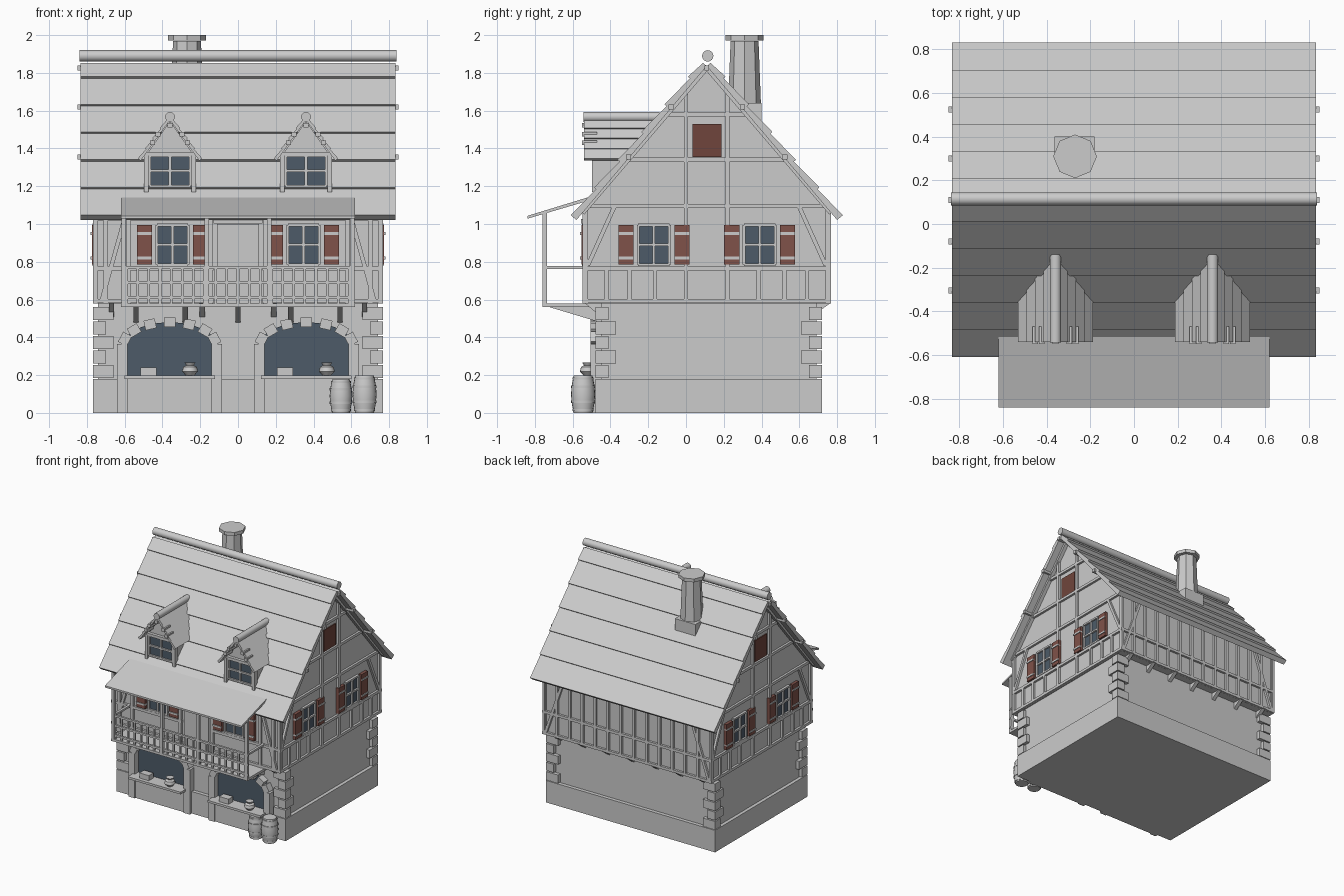
import bpy, bmesh
from math import pi, sin, cos, hypot, radians
from mathutils import Matrix, Vector

cube = bpy.data.objects.get("Cube")
if cube:
    bpy.data.objects.remove(cube)


def material(name, *rgb):
    m = bpy.data.materials.new(name)
    m.use_nodes = True
    m.diffuse_color = (*rgb, 1)
    m.node_tree.nodes["Principled BSDF"].inputs["Base Color"].default_value = (*rgb, 1)
    return m


PLASTER = material("pale_grey", .6, .6, .6)
GLASS = material("slate_blue_glass", .075, .105, .14)
SHUTTER = material("shutter_brown", .215, .085, .068)
HATCH = material("hatch_brown", .16, .06, .045)
PALETTE = [PLASTER, GLASS, SHUTTER, HATCH]
GREY, BLUE, BROWN, DARK = range(4)


def facing(degrees, x=0, y=0):
    """Wall frame: u runs right, v runs up, third axis points out of the wall."""
    return (Matrix.Translation((x, y, 0)) @ Matrix.Rotation(radians(degrees), 4, 'Z')
            @ Matrix.Rotation(pi / 2, 4, 'X'))


FRONT, SIDE = facing(0), facing(90)
FRONT_WALL, SIDE_WALL, BACK_WALL = facing(0, 0, -.53), facing(90, .75), facing(180, 0, .75)


class Part:
    def __init__(self, name, frame=FRONT, mirror=False):
        self.name, self.frame, self.mirror, self.bm = name, frame, mirror, bmesh.new()

    def prism(self, pts, o0, o1, mat=GREY):
        ends = [[self.bm.verts.new(self.frame @ Vector((u, v, o))) for u, v in pts] for o in (o0, o1)]
        a, b = ends
        faces = [self.bm.faces.new(a), self.bm.faces.new(b)]
        for i in range(len(a)):
            j = (i + 1) % len(a)
            faces.append(self.bm.faces.new((a[i], a[j], b[j], b[i])))
        for f in faces:
            f.material_index = mat

    def box(self, u0, u1, v0, v1, o0, o1, mat=GREY):
        self.prism([(u0, v0), (u1, v0), (u1, v1), (u0, v1)], o0, o1, mat)

    def beam(self, p, q, o1=.018, w=.022, o0=-.01):
        p, q = Vector(p), Vector(q)
        n = (q - p).normalized().orthogonal() * w / 2
        self.prism([p + n, q + n, q - n, p - n], o0, o1)

    def lathe(self, x, y, profile, sides=16):
        rings = [[self.bm.verts.new((x + r * cos(2 * pi * i / sides), y + r * sin(2 * pi * i / sides), z))
                  for i in range(sides)] for r, z in profile]
        for a, b in zip(rings, rings[1:]):
            for i in range(sides):
                j = (i + 1) % sides
                self.bm.faces.new((a[i], a[j], b[j], b[i]))
        self.bm.faces.new(rings[0])
        self.bm.faces.new(rings[-1])

    def ridge(self, u, v, r, o0, o1, sides=16):
        self.prism([(u + r * cos(2 * pi * i / sides), v + r * sin(2 * pi * i / sides))
                    for i in range(sides)], o0, o1)

    def slopes(self, u, v, run, drop, rows, o0, o1, thin, thick):
        # stepped shingle rows down both sides of a ridge
        length = hypot(run, drop)
        for s in (-1, 1):
            along, out = Vector((s * run, -drop)), Vector((s * drop, run)) / length
            for t0, t1 in zip(rows, rows[1:]):
                a, b = Vector((u, v)) + along * t0, Vector((u, v)) + along * t1
                self.prism([a, a + out * thin, b + out * thick, b], o0, o1)

    def window(self, u, v0, v1, w, shutters=True):
        self.box(u - w, u + w, v0, v1, -.01, .006, BLUE)
        for s in (-1, 0, 1):
            self.beam((u + s * w, v0), (u + s * w, v1), .02, .014)
        for v in (v0, (v0 + v1) / 2, v1):
            self.beam((u - w, v), (u + w, v), .02, .014)
        for s in (-1, 1) if shutters else ():
            c = u + s * .148
            self.box(c - .04, c + .04, v0, v1, -.01, .024, BROWN)
            for v in (v0 + .035, v1 - .045):
                self.beam((c - .04, v), (c + .04, v), .03, .014)

    def done(self):
        bmesh.ops.recalc_face_normals(self.bm, faces=self.bm.faces)
        for f in self.bm.faces:
            f.smooth = True
        for e in self.bm.edges:
            e.smooth = e.calc_face_angle(pi) < .6
        mesh = bpy.data.meshes.new(self.name)
        self.bm.to_mesh(mesh)
        self.bm.free()
        for m in PALETTE:
            mesh.materials.append(m)
        ob = bpy.data.objects.new(self.name, mesh)
        bpy.context.collection.objects.link(ob)
        if self.mirror:
            mod = ob.modifiers.new("mirror", 'MIRROR')
            mod.use_mirror_merge = False


# Stone ground floor
p = Part("ground_floor")
p.box(-.768, .768, 0, .18, -.72, .48)
p.box(-.74, .74, .18, .59, -.69, .45)
p.done()

p = Part("corner_stones", mirror=True)
for i in range(5):
    z, wide = .185 + i * .077, i % 2
    a, b = (.07, .11) if wide else (.11, .07)
    p.box(.768 - a, .768, z, z + .068, .48 - b, .48)
    p.box(.768 - a, .768, z, z + .068, -.72, b - .72)
p.done()

# Shop arches with counters
p = Part("shop_arches", facing(0, 0, -.45), mirror=True)
ARCH = .362
arc = [(ARCH + .245 * cos(pi * i / 12), .36 + .12 * sin(pi * i / 12)) for i in range(13)]
p.prism([(ARCH + .245, .18)] + arc + [(ARCH - .245, .18)], -.01, .008, BLUE)
for s in (-1, 1):
    u = ARCH + s * .25
    p.box(u - .028, u + .028, 0, .365, -.01, .055)
for i in range(7):
    a = radians(15 + i * 25)
    c = Vector((ARCH + .245 * cos(a), .36 + .12 * sin(a)))
    d = Vector((-2 * sin(a), cos(a))).normalized() * .03
    p.beam(c - d, c + d, .055, .052)
p.box(ARCH - .235, ARCH + .235, 0, .18, 0, .045)
p.box(ARCH - .24, ARCH + .24, .18, .198, 0, .12)
p.done()

p = Part("counter_goods")
for x in (-ARCH, ARCH):
    p.box(x - .155, x - .07, .198, .24, .48, .54)
    p.lathe(x + .108, -.52, [(.022, .198), (.042, .22), (.036, .243), (.02, .252), (.03, .268)])
p.done()

p = Part("barrels")
for x, r, h in ((.545, .06, .178), (.67, .064, .198)):
    p.lathe(x, -.545, [(r * .78, 0), (r * .93, h * .25), (r, h * .5), (r * .93, h * .75), (r * .78, h)], 20)
    for t in (.08, .3, .7, .92):
        k = r * (1.03 - .9 * (t - .5) ** 2)
        p.lathe(x, -.545, [(k, h * t - .006), (k, h * t + .006)], 20)
p.done()

# Timbered upper floor and gable
p = Part("upper_walls", SIDE)
p.prism([(-.53, .58), (.75, .58), (.75, 1.09), (.11, 1.84), (-.53, 1.09)], -.75, .75)
p.done()

MID = .11
p = Part("side_timbers", SIDE_WALL, mirror=True)
for z in (.592, .765, 1.095):
    p.beam((-.548, z), (.768, z))
for z, half in ((1.34, .42), (1.58, .21)):
    p.beam((MID - half, z), (MID + half, z))
for s in (-1, 1):
    for off, top in ((.11, 1.69), (.64, 1.09), (.41, .765), (.275, .765), (.53, .765)):
        p.beam((MID + s * off, .59), (MID + s * off, top))
    p.beam((MID + s * .63, .78), (MID + s * .49, 1.09))
    p.beam((MID + s * .66, 1.06), (MID, 1.83), .03, .03)
p.done()

p = Part("side_windows", SIDE_WALL, mirror=True)
for s in (-1, 1):
    p.window(MID + s * .28, .785, .995, .083)
p.box(.035, .188, 1.355, 1.53, -.01, .008, DARK)
p.done()

p = Part("front_timbers", FRONT_WALL, mirror=True)
for z in (.592, .765, 1.03):
    p.beam((.13, z), (.75, z))
for x in (.755, .7, .58, .145):
    p.beam((x, .58), (x, 1.09))
p.beam((.72, .6), (.6, 1.03))
p.window(.347, .785, .995, .083)
p.done()

p = Part("balcony_door", FRONT_WALL)
p.box(-.11, .11, .58, 1.0, 0, .01)
p.beam((-.13, 1.015), (.13, 1.015), .025, .025)
p.done()

p = Part("back_timbers", BACK_WALL, mirror=True)
for z in (.592, .765, 1.07):
    p.beam((0, z), (.768, z))
for i in range(7):
    p.beam((.06 + i * .116, .58), (.06 + i * .116, 1.08))
p.beam((.74, .6), (.58, 1.06))
p.done()

p = Part("floor_brackets", SIDE)
for i in range(7):
    x = -.66 + i * .22
    p.prism([(.77, .585), (.68, .585), (.68, .52)], x - .015, x + .015)
for x in (-.54, -.28, 0, .28, .54):
    p.prism([(-.74, .565), (-.44, .565), (-.44, .475)], x - .014, x + .014)
for x in (-.67, -.19, .19, .67):
    p.prism([(-.54, .585), (-.44, .585), (-.44, .5)], x - .014, x + .014)
p.done()

# Balcony with awning
p = Part("balcony")
p.box(-.62, .62, .56, .58, .5, .76)
for z in (.61, .69, .77):
    p.beam((-.62, z), (.62, z), .757, .016, .74)
for i in range(21):
    x = -.59 + i * .059
    p.beam((x, .58), (x, .77), .754, .014, .742)
for x in (-.605, -.165, .165, .605):
    p.beam((x, .56), (x, 1.06), .76, .024, .736)
for s in (-1, 1):
    p.box(s * .605 - .01, s * .605 + .01, .762, .778, .53, .75)
p.done()

p = Part("awning", SIDE)
p.prism([(-.84, 1.028), (-.84, 1.043), (-.5, 1.147), (-.5, 1.128)], -.62, .62)
p.done()

# Main roof
p = Part("main_roof", SIDE)
p.slopes(MID, 1.836, .69, .815, [0, .1, .28, .46, .64, .82, 1], -.835, .835, .026, .04)
p.ridge(MID + .005, 1.89, .03, -.838, .838)
p.done()

p = Part("purlin_ends", SIDE, mirror=True)
for off, z in ((0, 1.825), (-.19, 1.62), (.19, 1.62), (-.415, 1.355), (.415, 1.355)):
    p.box(MID + off - .013, MID + off + .013, z - .013, z + .013, .74, .85)
p.done()

# Dormers
p = Part("dormers", facing(0, 0, -.47), mirror=True)
D = .36
p.prism([(D - .13, 1.1), (D + .13, 1.1), (D + .13, 1.36), (D, 1.545), (D - .13, 1.36)], -.3, 0)
p.window(D, 1.2, 1.362, .108, False)
for s in (-1, 1):
    p.beam((D + s * .126, 1.17), (D + s * .126, 1.37), .028, .022)
    for off, z in ((.063, 1.475), (.092, 1.43)):
        p.box(D + s * off - .013, D + s * off + .013, z - .013, z + .013, 0, .08)
p.beam((D - .13, 1.372), (D + .13, 1.372), .025, .018)
p.box(D - .013, D + .013, 1.51, 1.536, 0, .08)
p.slopes(D, 1.55, .155, .215, [0, .25, .5, .75, 1], -.32, .07, .013, .02)
p.ridge(D, 1.567, .026, -.33, .073)
p.done()

# Chimney
p = Part("chimney")
p.box(-.365, -.18, 1.4, 1.64, -.4, -.22)
p.lathe(-.27, .31, [(.088, 1.6), (.074, 1.97)], 8)
p.lathe(-.27, .31, [(.1, 1.972), (.1, 2)], 8)
p.done()
